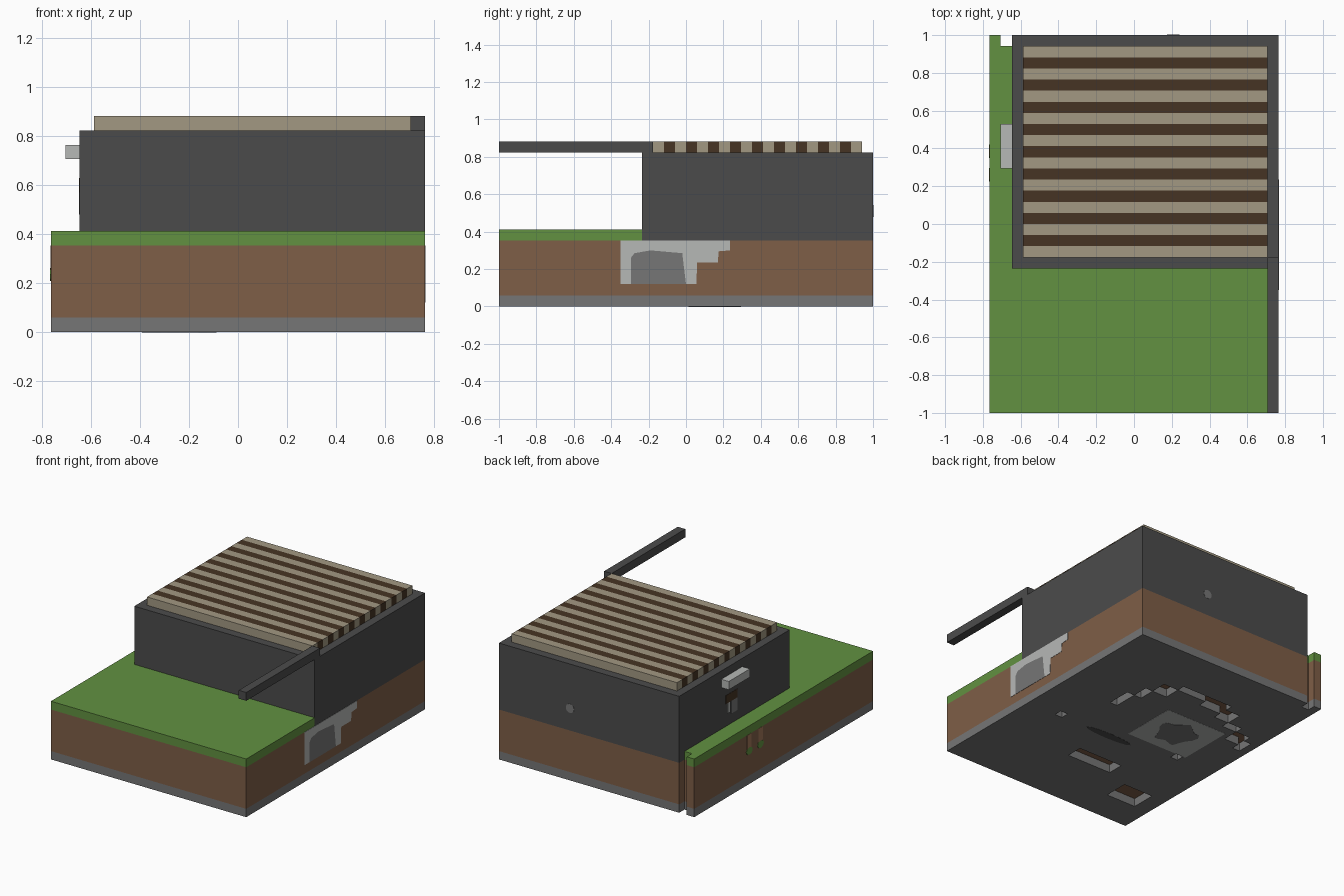
import bpy, bmesh, math
from mathutils import Vector

if "Cube" in bpy.data.objects:
    bpy.data.objects.remove(bpy.data.objects["Cube"], do_unlink=True)

U = 1 / 17            # one block
NX, NY = 26, 34       # blocks across and deep
THIN = 0.002


def material(name, r, g, b):
    def lin(c):
        c /= 255
        return c / 12.92 if c < 0.04 else ((c + 0.055) / 1.055) ** 2.4
    col = (lin(r), lin(g), lin(b), 1)
    m = bpy.data.materials.new(name)
    m.use_nodes = True
    m.diffuse_color = col
    bsdf = m.node_tree.nodes["Principled BSDF"]
    bsdf.inputs["Base Color"].default_value = col
    bsdf.inputs["Roughness"].default_value = 0.9
    return m


STONE = material("stone grey", 118, 118, 118)
DIRT = material("dirt brown", 126, 94, 71)
GRASS = material("grass green", 98, 145, 65)
DARK = material("dark wall grey", 75, 75, 75)
TAN = material("pale wood", 162, 152, 130)
BROWN = material("dark wood", 70, 52, 36)
LIGHT = material("light grey", 182, 184, 182)
ROOT = material("root brown", 160, 118, 88)


def finish(name, bm, mat):
    bmesh.ops.recalc_face_normals(bm, faces=bm.faces)
    me = bpy.data.meshes.new(name)
    bm.to_mesh(me)
    bm.free()
    me.materials.append(mat)
    ob = bpy.data.objects.new(name, me)
    bpy.context.scene.collection.objects.link(ob)
    return ob


def block(name, x, y, z, mat):
    """Box from block coordinates (start, end) on each axis."""
    bm = bmesh.new()
    bmesh.ops.create_cube(bm, size=1)
    for v in bm.verts:
        v.co = ((x[v.co.x > 0] - NX / 2) * U, (y[v.co.y > 0] - NY / 2) * U, z[v.co.z > 0] * U)
    return finish(name, bm, mat)


def layer(name, z, mat, holes):
    """Full-size ground layer with block-shaped holes (x0, x1, y0, y1)."""
    bm = bmesh.new()
    grid = [[bm.verts.new(((i - NX / 2) * U, (j - NY / 2) * U, z[0] * U))
             for j in range(NY + 1)] for i in range(NX + 1)]
    for i in range(NX):
        for j in range(NY):
            if not any(a <= i < b and c <= j < d for a, b, c, d in holes):
                bm.faces.new((grid[i][j], grid[i + 1][j], grid[i + 1][j + 1], grid[i][j + 1]))
    loose = [v for v in bm.verts if not v.link_faces]
    bmesh.ops.delete(bm, geom=loose, context='VERTS')
    ext = bmesh.ops.extrude_face_region(bm, geom=bm.faces[:], use_keep_orig=True)
    up = [g for g in ext["geom"] if isinstance(g, bmesh.types.BMVert)]
    bmesh.ops.translate(bm, verts=up, vec=(0, 0, (z[1] - z[0]) * U))
    return finish(name, bm, mat)


def plate(name, points, axis, at, direction, mat, thick=THIN):
    """Thin panel; points are the two coordinates other than the axis."""
    bm = bmesh.new()
    verts = []
    for p, q in points:
        co = [p, q]
        co.insert(axis, at)
        verts.append(bm.verts.new(co))
    face = bm.faces.new(verts)
    ext = bmesh.ops.extrude_face_region(bm, geom=[face], use_keep_orig=True)
    move = Vector()
    move[axis] = direction * thick
    bmesh.ops.translate(bm, verts=[g for g in ext["geom"] if isinstance(g, bmesh.types.BMVert)], vec=move)
    return finish(name, bm, mat)


def rect(p0, p1, q0, q1):
    return [(p0, q0), (p1, q0), (p1, q1), (p0, q1)]


def ring(cx, cy, rx, ry, n=16):
    return [(cx + rx * math.cos(t * math.tau / n), cy + ry * math.sin(t * math.tau / n)) for t in range(n)]


# Ground layers: corner slot runs through all, underside recesses in the base
slot = (1, 2, 33, 34)
recesses = [(9, 15, 8, 10), (2, 6, 4, 7),
            (21, 22, 14, 15), (12, 13, 16, 17), (5, 6, 15, 16)]
channel = [(18, 19, 20, 23), (17, 18, 23, 25), (15, 17, 25, 27), (11, 15, 27, 28),
           (8, 11, 26, 28), (6, 8, 25, 27), (4, 6, 24, 25), (2, 4, 22, 24), (1, 2, 21, 23)]
layer("stone_base", (0, 1), STONE, [slot] + recesses + channel)
layer("dirt_layer", (1, 6), DIRT, [slot])
layer("grass_layer", (6, 7), GRASS, [slot, (2, 26, 13, 34)])

# Building, beam and side lamp
block("building_walls", (2, 26), (13, 34), (6, 14), DARK)
block("roof_beam", (25, 26), (0, 14), (14, 15), DARK)
block("side_lamp", (1, 2), (22, 26), (12, 13), LIGHT)

# Roof slats in alternating wood
for k in range(19):
    block(f"roof_slat_{k + 1}", (3, 25), (14 + k, 15 + k), (14, 15), BROWN if k % 2 else TAN)

# Stone archway with steps on the +x side
side = NX / 2 * U
arch = [(-0.35, 0.12), (-0.295, 0.12), (-0.295, 0.26), (-0.275, 0.285), (-0.19, 0.3),
        (-0.02, 0.285), (-0.01, 0.2), (0.0, 0.12), (0.055, 0.12), (0.06, 0.235),
        (0.17, 0.235), (0.175, 0.295), (0.235, 0.3), (0.235, 0.353), (-0.35, 0.353)]
plate("arch_frame", arch, 0, side, 1, LIGHT)
opening = [(-0.295, 0.12), (-0.02, 0.12), (0.0, 0.12)] + arch[6:1:-1]
opening.pop(1)
plate("arch_opening", opening, 0, side, 1, STONE)

# Round vent on the back wall
plate("back_vent", ring(0.208, 0.51, 0.032, 0.032), 1, 1, 1, STONE)

# Small sign and lever on the -x wall
wall = (2 - NX / 2) * U
plate("sign_board", rect(0.35, 0.48, 0.57, 0.63), 0, wall, -1, BROWN)
plate("sign_panel", rect(0.35, 0.42, 0.48, 0.57), 0, wall, -1, STONE)
plate("sign_lever", rect(0.435, 0.46, 0.5, 0.57), 0, wall, -1, LIGHT)

# Hanging roots with green tips on the -x side
for k, y in enumerate((0.385, 0.26)):
    plate(f"root_{k + 1}", rect(y - 0.024, y + 0.024, 0.24, 6 * U), 0, -side, -1, ROOT)
    plate(f"root_tip_{k + 1}", ring(y, 0.235, 0.036, 0.026, 8), 0, -side, -1, GRASS, THIN * 1.5)

# Painted patches on the underside
plate("underside_patch", rect(-0.49, 0.0, -0.06, 0.35), 2, 0, -1, LIGHT, 0.001)
blob = [(-0.24 + (0.14 + 0.025 * math.sin(3 * a)) * math.cos(a),
         0.14 + (0.13 + 0.025 * math.sin(5 * a)) * math.sin(a))
        for a in (math.tau * t / 20 for t in range(20))]
plate("underside_blob", blob, 2, 0, -1, STONE, THIN)
plate("underside_streak", ring(0.08, -0.165, 0.19, 0.03, 12), 2, 0, -1, DARK, 0.001)
